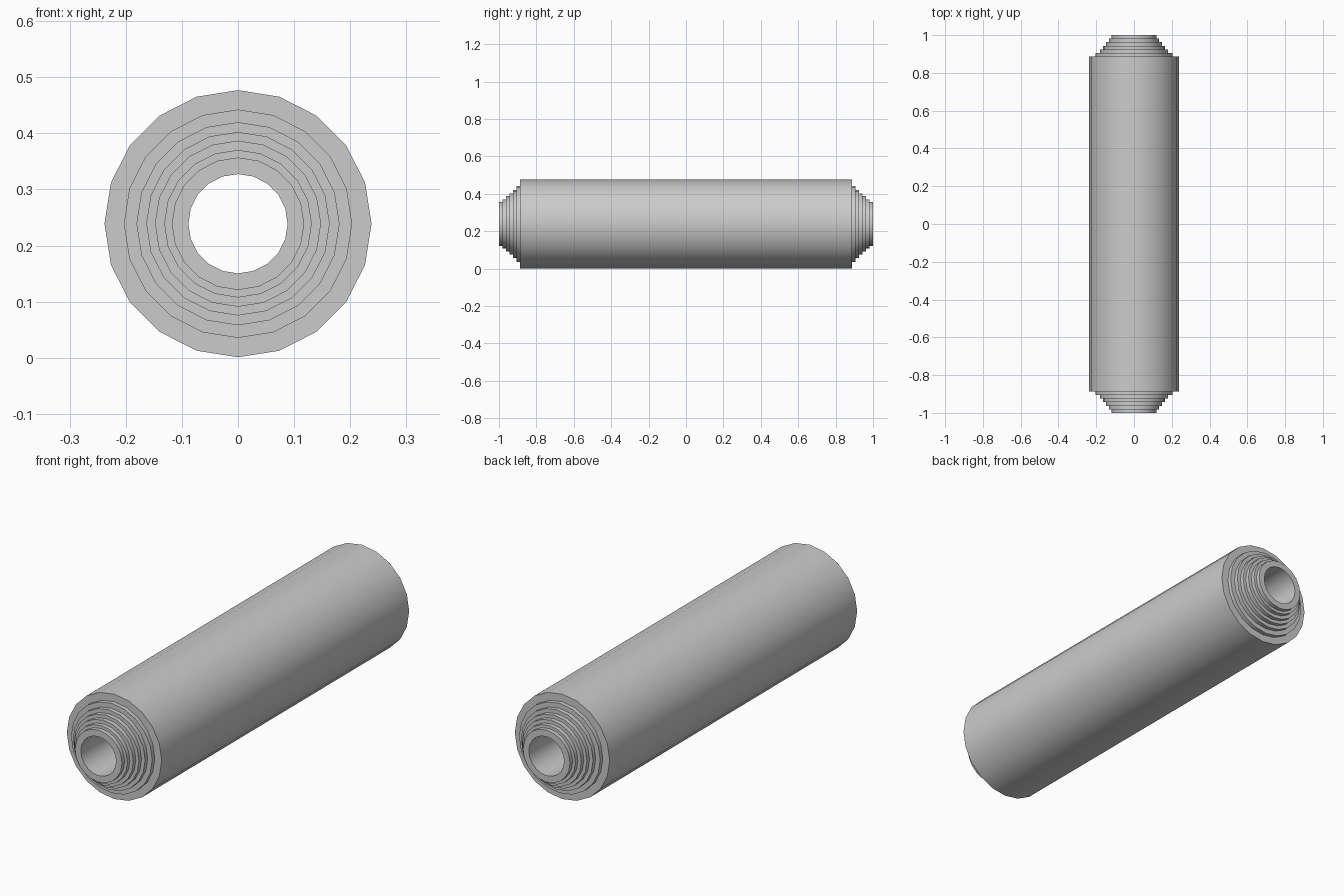
import bpy, bmesh, math

if "Cube" in bpy.data.objects:
    bpy.data.objects.remove(bpy.data.objects["Cube"])

SIDES = 20
CENTRE_Z = 0.239
BORE = 0.0885
END_INNER, END_OUTER = 1.0, 0.887
# outer radius of each step, from the core to the outside
RADII = [0.118, 0.1315, 0.148, 0.1635, 0.181, 0.2035, 0.238]

# stepped half profile (radius, y) for the +y end, mirrored for the -y end
half = [(BORE, END_INNER)]
inner = BORE
for i, r in enumerate(RADII):
    y = END_INNER + (END_OUTER - END_INNER) * i / (len(RADII) - 1)
    if i:
        half.append((inner, y))
    half.append((r, y))
    inner = r
profile = half + [(r, -y) for r, y in reversed(half)]

# stepped tube: revolve the closed profile around the y axis
bm = bmesh.new()
rings = []
for k in range(SIDES):
    a = 2 * math.pi * k / SIDES
    rings.append([bm.verts.new((r * math.sin(a), y, CENTRE_Z + r * math.cos(a)))
                  for r, y in profile])
n = len(profile)
for k in range(SIDES):
    a, b = rings[k], rings[(k + 1) % SIDES]
    for j in range(n):
        m = (j + 1) % n
        bm.faces.new((a[j], a[m], b[m], b[j]))
bmesh.ops.recalc_face_normals(bm, faces=bm.faces)

mesh = bpy.data.meshes.new("stepped_roll")
bm.to_mesh(mesh)
bm.free()
roll = bpy.data.objects.new("stepped_roll", mesh)
bpy.context.collection.objects.link(roll)

# smooth walls, crisp steps
bpy.context.view_layer.objects.active = roll
roll.select_set(True)
bpy.ops.object.shade_smooth_by_angle(angle=math.radians(30))
